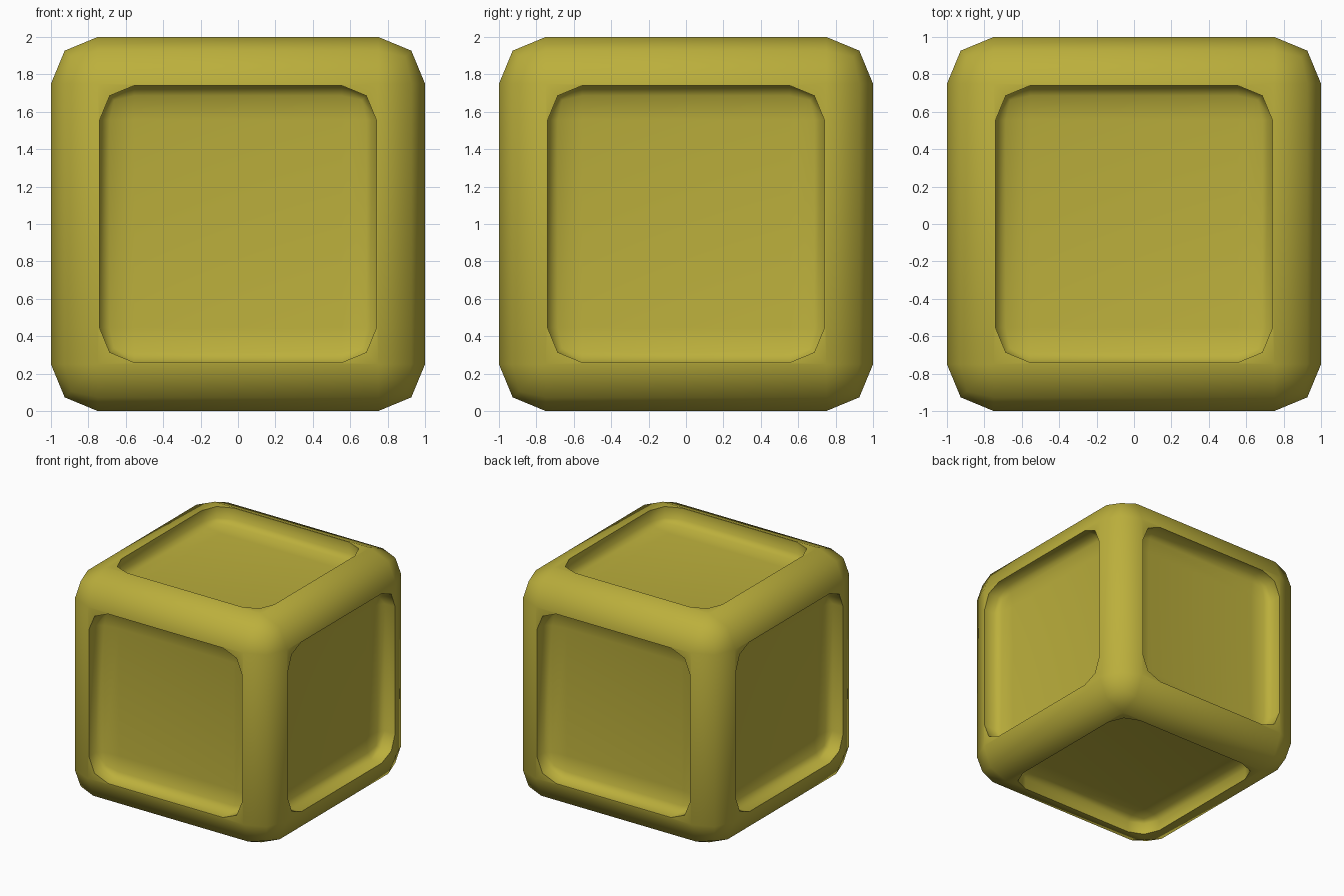
import bpy, bmesh, math
from mathutils import Matrix, Vector

if "Cube" in bpy.data.objects:
    bpy.data.objects.remove(bpy.data.objects["Cube"])


def rounded_cube(bm, matrix):
    """Add a 2-unit cube with two-segment rounded edges, then place it."""
    part = bmesh.new()
    bmesh.ops.create_cube(part, size=2)
    bmesh.ops.bevel(part, geom=part.edges[:], offset=0.25, offset_type='OFFSET',
                    segments=2, profile=0.5, affect='EDGES')
    bmesh.ops.transform(part, matrix=matrix, verts=part.verts[:])
    temp = bpy.data.meshes.new("temp")
    part.to_mesh(temp)
    part.free()
    bm.from_mesh(temp)
    bpy.data.meshes.remove(temp)


def make_object(name, matrices):
    bm = bmesh.new()
    for m in matrices:
        rounded_cube(bm, m)
    bmesh.ops.recalc_face_normals(bm, faces=bm.faces[:])
    mesh = bpy.data.meshes.new(name)
    bm.to_mesh(mesh)
    bm.free()
    obj = bpy.data.objects.new(name, mesh)
    bpy.context.collection.objects.link(obj)
    return obj


CENTRE = Matrix.Translation((0, 0, 1))

# Main rounded block
block = make_object("rounded_block", [CENTRE])

# One flattened rounded cutter per side, for the recessed panels
placements = []
for axis in range(3):
    for sign in (-1, 1):
        d = Vector((0, 0, 0))
        d[axis] = sign
        turn = d.to_track_quat('Z', 'Y').to_matrix().to_4x4()
        placements.append(CENTRE @ Matrix.Translation(d * 1.05) @ turn
                          @ Matrix.Diagonal((0.74, 0.74, 0.2, 1)))
cutter = make_object("panel_cutter", placements)
cutter.hide_render = True

# Cut the panels and shade
bpy.context.view_layer.objects.active = block
block.select_set(True)
cut = block.modifiers.new("panels", 'BOOLEAN')
cut.operation = 'DIFFERENCE'
cut.solver = 'EXACT'
cut.object = cutter
bpy.ops.object.modifier_apply(modifier=cut.name)
bpy.data.objects.remove(cutter)
bpy.ops.object.shade_smooth_by_angle(angle=math.radians(65))

# Mustard colour
mat = bpy.data.materials.new("mustard")
mat.diffuse_color = (0.5, 0.43, 0.045, 1)
mat.use_nodes = True
mat.node_tree.nodes["Principled BSDF"].inputs["Base Color"].default_value = mat.diffuse_color
block.data.materials.clear()
block.data.materials.append(mat)
